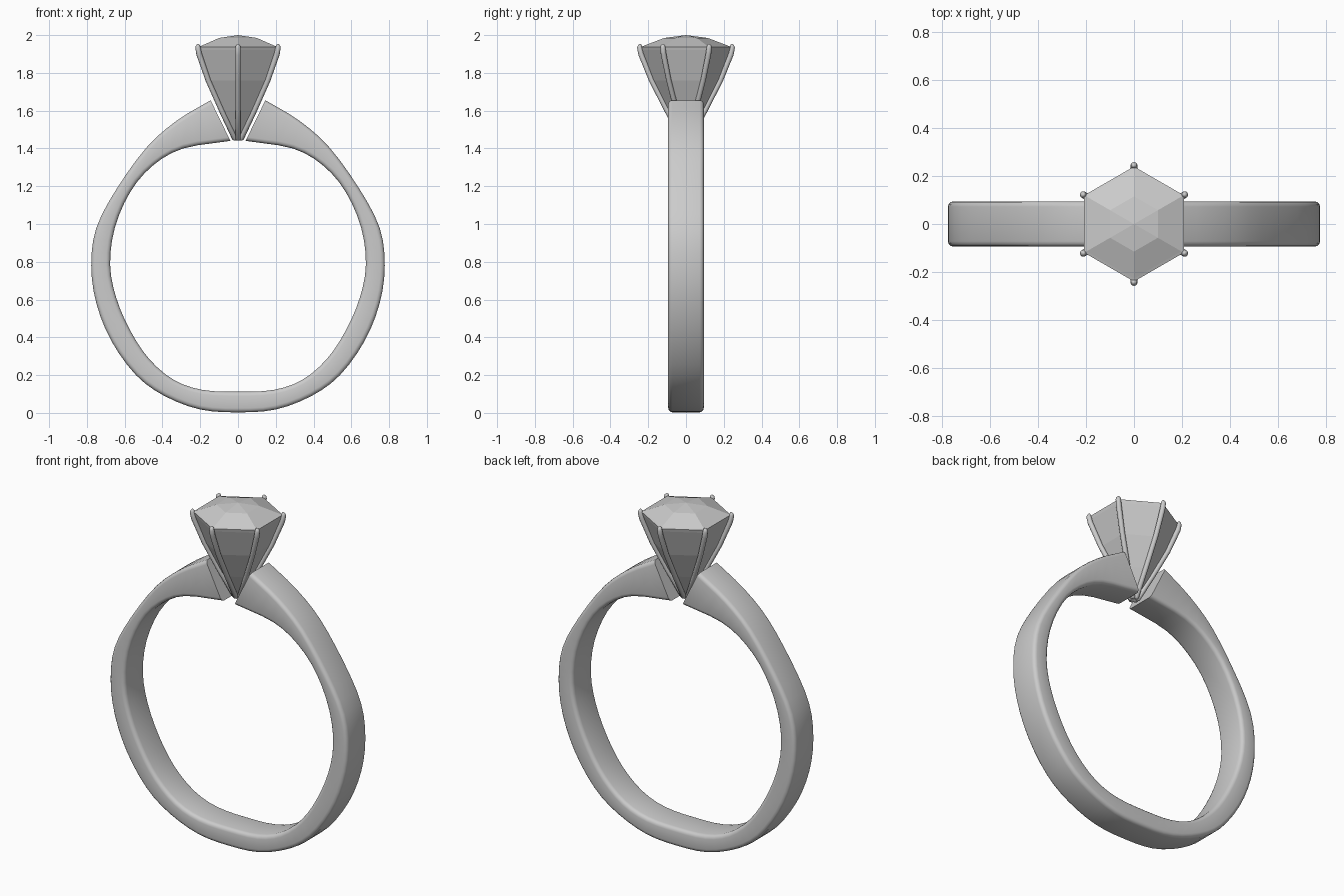
import bpy, bmesh, math
from mathutils import Vector

if "Cube" in bpy.data.objects:
    bpy.data.objects.remove(bpy.data.objects["Cube"])


def make_object(name, bm, smooth=None):
    bmesh.ops.recalc_face_normals(bm, faces=bm.faces)
    mesh = bpy.data.meshes.new(name)
    bm.to_mesh(mesh)
    bm.free()
    obj = bpy.data.objects.new(name, mesh)
    bpy.context.collection.objects.link(obj)
    if smooth:
        bpy.ops.object.select_all(action='DESELECT')
        bpy.context.view_layer.objects.active = obj
        obj.select_set(True)
        bpy.ops.object.shade_smooth_by_angle(angle=math.radians(smooth))
    return obj


def loft(bm, rings, cap=True):
    # Join rings of equal point counts into a skin, optionally capping both ends
    loops = [[bm.verts.new(p) for p in ring] for ring in rings]
    n = len(loops[0])
    for a, b in zip(loops, loops[1:]):
        for i in range(n):
            bm.faces.new((a[i], a[(i + 1) % n], b[(i + 1) % n], b[i]))
    if cap:
        bm.faces.new(loops[0])
        bm.faces.new(loops[-1])
    return loops


def spline(pts, steps):
    # Catmull-Rom sampling of a short list of points
    v = [Vector(p) for p in pts]
    v = [2 * v[0] - v[1]] + v + [2 * v[-1] - v[-2]]
    out = []
    for i in range(1, len(v) - 2):
        a, b, c, d = v[i - 1:i + 3]
        for s in range(steps):
            t = s / steps
            out.append(0.5 * (2 * b + (c - a) * t + (2 * a - 5 * b + 4 * c - d) * t * t
                              + (3 * b - a - 3 * c + d) * t ** 3))
    return out + [v[-2]]


# Band: outer x, z and inner x, z for the right half, from the bottom to the open shoulder
half = [
    (0.00, 0.003, 0.00, 0.112), (0.20, 0.018, 0.19, 0.122), (0.39, 0.09, 0.34, 0.175),
    (0.54, 0.20, 0.47, 0.285), (0.67, 0.38, 0.57, 0.435), (0.75, 0.58, 0.645, 0.61),
    (0.777, 0.78, 0.677, 0.785), (0.75, 0.98, 0.652, 0.98), (0.64, 1.19, 0.57, 1.17),
    (0.48, 1.41, 0.45, 1.31), (0.32, 1.55, 0.29, 1.40), (0.145, 1.655, 0.04, 1.44)]
stations = [(-a, b, -c, d) for a, b, c, d in half[:0:-1]] + half
HALF_WIDTH, ROUND = 0.094, 0.022
band = bmesh.new()
sections = []
for a, b, c, d in spline(stations, 3):
    outer, inner = Vector((a, 0, b)), Vector((c, 0, d))
    mid, axis = (outer + inner) / 2, (outer - inner).normalized()
    h = (outer - inner).length / 2
    ring = []
    for k, (su, sv) in enumerate(((1, 1), (-1, 1), (-1, -1), (1, -1))):
        for j in range(4):
            ang = math.radians(90 * k + 30 * j)
            u = su * (HALF_WIDTH - ROUND) + ROUND * math.cos(ang)
            w = sv * (h - ROUND) + ROUND * math.sin(ang)
            ring.append(mid + axis * w + Vector((0, u, 0)))
    sections.append(ring)
loft(band, sections)
make_object("ring_band", band, 40)


def hexagon(r, z):
    return [(r * math.cos(math.radians(30 + 60 * i)), r * math.sin(math.radians(30 + 60 * i)), z)
            for i in range(6)]


# Six-sided cut stone with a thin girdle and low crown
stone = bmesh.new()
loops = loft(stone, [hexagon(r, z) for r, z in (
    (0.012, 1.45), (0.095, 1.60), (0.175, 1.76), (0.235, 1.92), (0.24, 1.938),
    (0.228, 1.942), (0.115, 1.985))], cap=False)
stone.faces.new(loops[0])
apex = stone.verts.new((0, 0, 2.0))
for i in range(6):
    stone.faces.new((loops[-1][i], loops[-1][(i + 1) % 6], apex))
make_object("gemstone", stone)

# Six prongs, swept along the stone's corners with rounded tips
prong_path = [(0.012, 1.445, 0.010), (0.02, 1.452, 0.014), (0.10, 1.60, 0.014),
              (0.182, 1.76, 0.014), (0.238, 1.90, 0.015), (0.246, 1.937, 0.014),
              (0.247, 1.947, 0.010), (0.247, 1.952, 0.004)]
for n in range(6):
    a = math.radians(30 + 60 * n)
    out, side = Vector((math.cos(a), math.sin(a), 0)), Vector((-math.sin(a), math.cos(a), 0))
    lean = (out * 0.9 - Vector((0, 0, 0.43))).normalized()
    rings = []
    for r, z, rad in prong_path:
        c = out * r + Vector((0, 0, z))
        rings.append([c + rad * (lean * math.cos(t) + side * math.sin(t))
                      for t in (math.tau * i / 10 for i in range(10))])
    prong = bmesh.new()
    loft(prong, rings)
    make_object(f"prong_{n + 1}", prong, 60)
